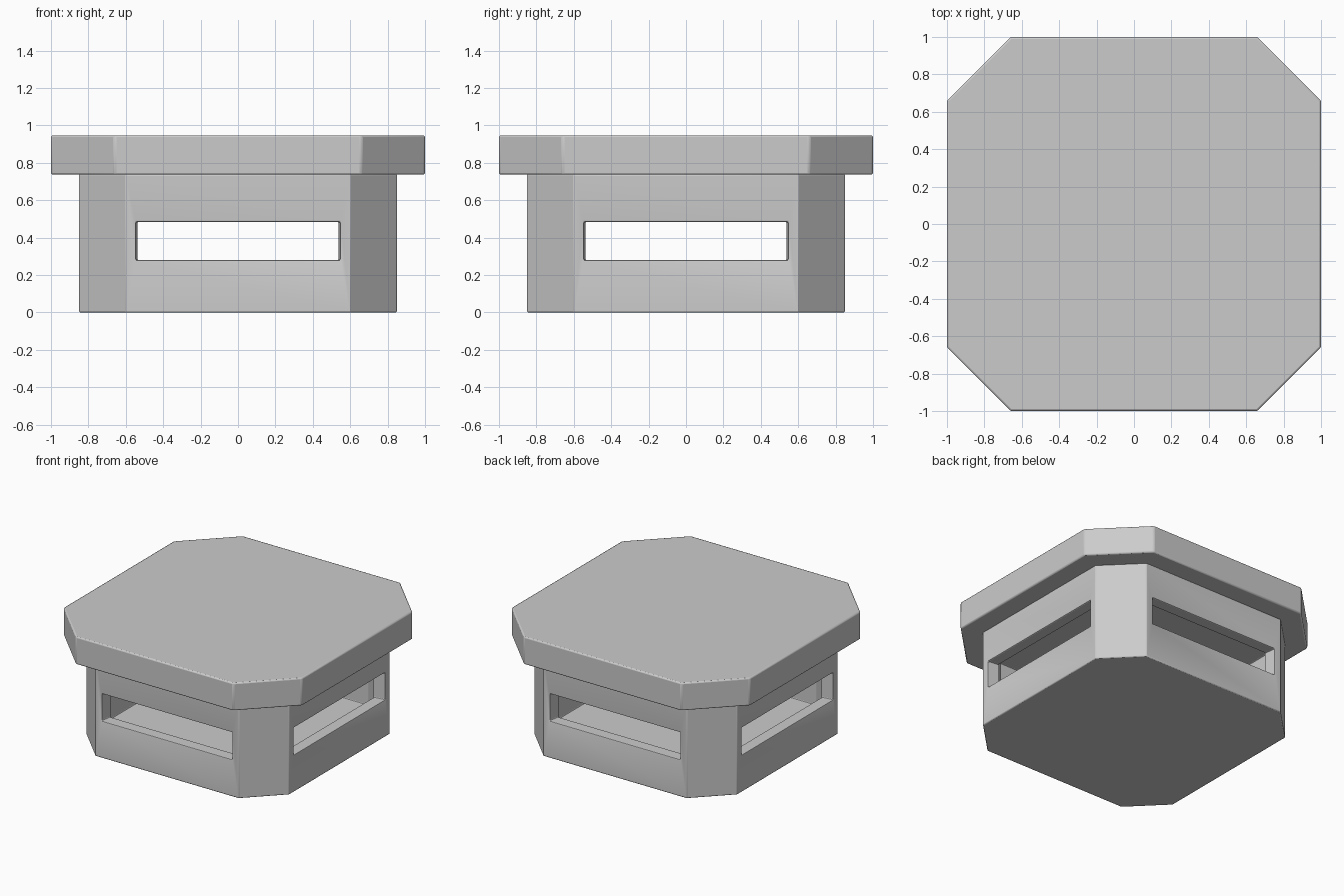
import bpy, bmesh
from math import radians

if "Cube" in bpy.data.objects:
    bpy.data.objects.remove(bpy.data.objects["Cube"])


def prism(name, pts, z0, z1):
    """Closed upright prism from a plan outline."""
    bm = bmesh.new()
    face = bm.faces.new([bm.verts.new((x, y, z0)) for x, y in pts])
    top = bmesh.ops.extrude_face_region(bm, geom=[face])["geom"]
    bmesh.ops.translate(bm, vec=(0, 0, z1 - z0),
                        verts=[v for v in top if isinstance(v, bmesh.types.BMVert)])
    bmesh.ops.recalc_face_normals(bm, faces=bm.faces[:])
    mesh = bpy.data.meshes.new(name)
    bm.to_mesh(mesh)
    bm.free()
    ob = bpy.data.objects.new(name, mesh)
    bpy.context.collection.objects.link(ob)
    return ob


def octagon(r, c):
    """Square of half-width r with corners cut off at c."""
    return [(c, -r), (r, -c), (r, c), (c, r), (-c, r), (-r, c), (-r, -c), (-c, -r)]


def soften(ob, width=0.01):
    bev = ob.modifiers.new("soft_edges", "BEVEL")
    bev.width, bev.segments = width, 2
    bev.limit_method, bev.angle_limit = "ANGLE", radians(30)
    bpy.ops.object.select_all(action="DESELECT")
    ob.select_set(True)
    bpy.context.view_layer.objects.active = ob
    bpy.ops.object.shade_smooth_by_angle(angle=radians(40))


# Hollow body with a window slot in each of the four main sides
body = prism("body", octagon(0.85, 0.60), 0, 0.74)
cavity = prism("cavity_cutter", octagon(0.76, 0.56), 0.08, 0.67)
slot = [(-0.56, -0.95), (0.56, -0.95), (0.535, -0.75), (0.535, 0.75),
        (0.56, 0.95), (-0.56, 0.95), (-0.535, 0.75), (-0.535, -0.75)]
slot_y = prism("front_back_slot_cutter", slot, 0.28, 0.485)
slot_x = prism("side_slot_cutter", [(-y, x) for x, y in slot], 0.28, 0.485)
for cutter in (cavity, slot_y, slot_x):
    cut = body.modifiers.new(cutter.name, "BOOLEAN")
    cut.operation, cut.solver, cut.object = "DIFFERENCE", "EXACT", cutter
    cutter.hide_render = True
    cutter.hide_set(True)
soften(body, 0.007)

# Overhanging lid slab
soften(prism("lid", octagon(1.0, 0.66), 0.737, 0.947))
